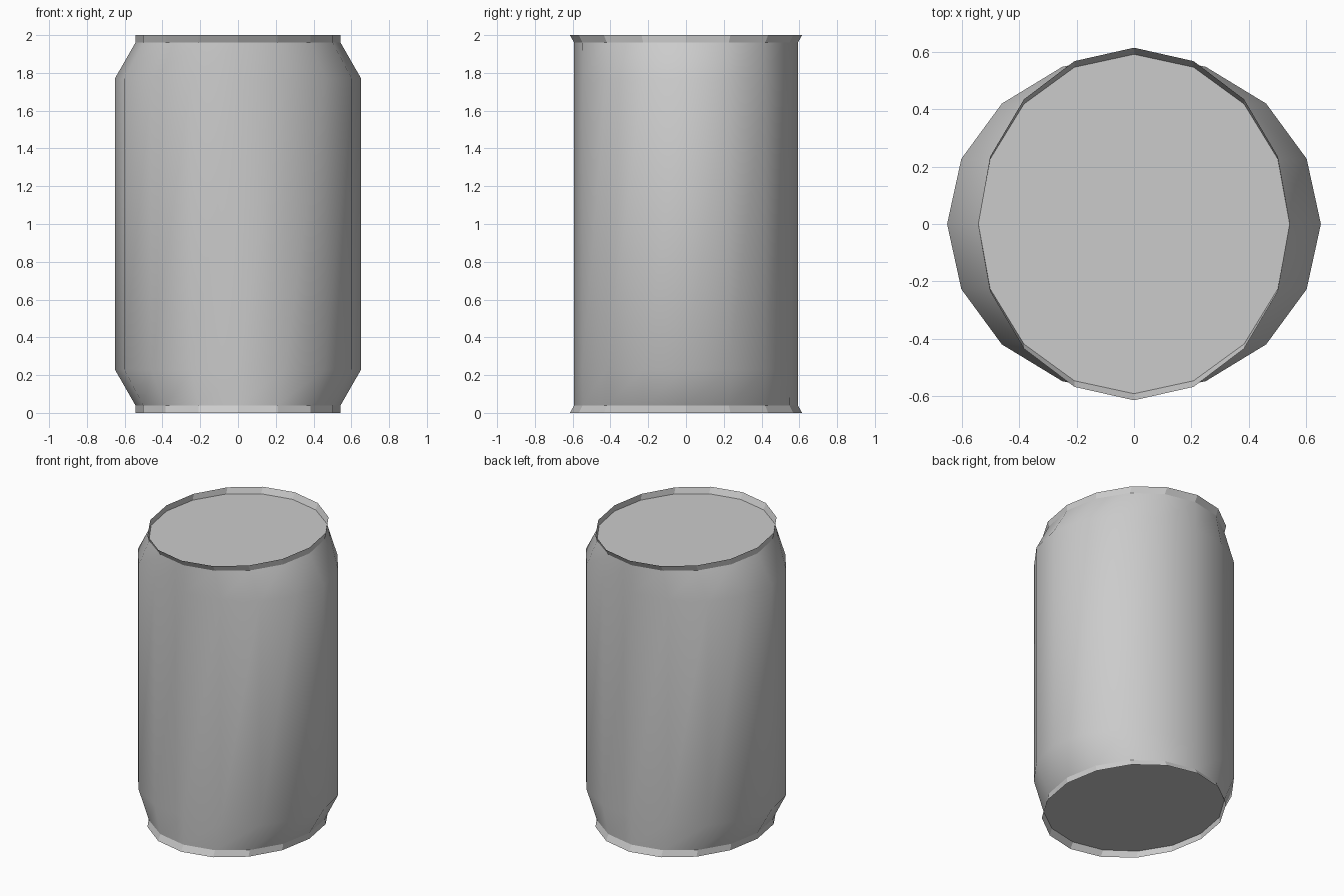
import bpy, bmesh, math

if "Cube" in bpy.data.objects:
    bpy.data.objects.remove(bpy.data.objects["Cube"])

SIDES = 16
NECK = (0.543, 0.592)    # x and y radii where rim, lid and body meet
RIM = (0.543, 0.615)
BODY = (0.652, 0.594)


def build(name, sections, cap=False, smooth=False):
    """Skin elliptical rings (rx, ry, z), bottom to top; cap fills a single ring."""
    bm = bmesh.new()
    rings = []
    for rx, ry, z in sections:
        rings.append([bm.verts.new((rx * math.cos(math.tau * i / SIDES),
                                    ry * math.sin(math.tau * i / SIDES), z))
                      for i in range(SIDES)])
    for a, b in zip(rings, rings[1:]):
        for i in range(SIDES):
            j = (i + 1) % SIDES
            bm.faces.new((a[i], a[j], b[j], b[i]))
    if cap:
        face = bm.faces.new(rings[0])
        if sections[0][2] < 1:
            face.normal_flip()
    mesh = bpy.data.meshes.new(name)
    bm.to_mesh(mesh)
    bm.free()
    obj = bpy.data.objects.new(name, mesh)
    bpy.context.collection.objects.link(obj)
    if smooth:
        bpy.ops.object.select_all(action='DESELECT')
        obj.select_set(True)
        bpy.context.view_layer.objects.active = obj
        bpy.ops.object.shade_smooth_by_angle(angle=math.radians(40))
    return obj


# Smooth wall with tapered shoulders
build("can_body", [(*NECK, 0.04), (*BODY, 0.23), (*BODY, 1.77), (*NECK, 1.96)], smooth=True)

# Thin flared rims
build("bottom_rim", [(*RIM, 0.0), (*NECK, 0.04)])
build("top_rim", [(*NECK, 1.96), (*RIM, 2.0)])

# Recessed end discs
build("bottom_lid", [(*NECK, 0.04)], cap=True)
build("top_lid", [(*NECK, 1.96)], cap=True)
